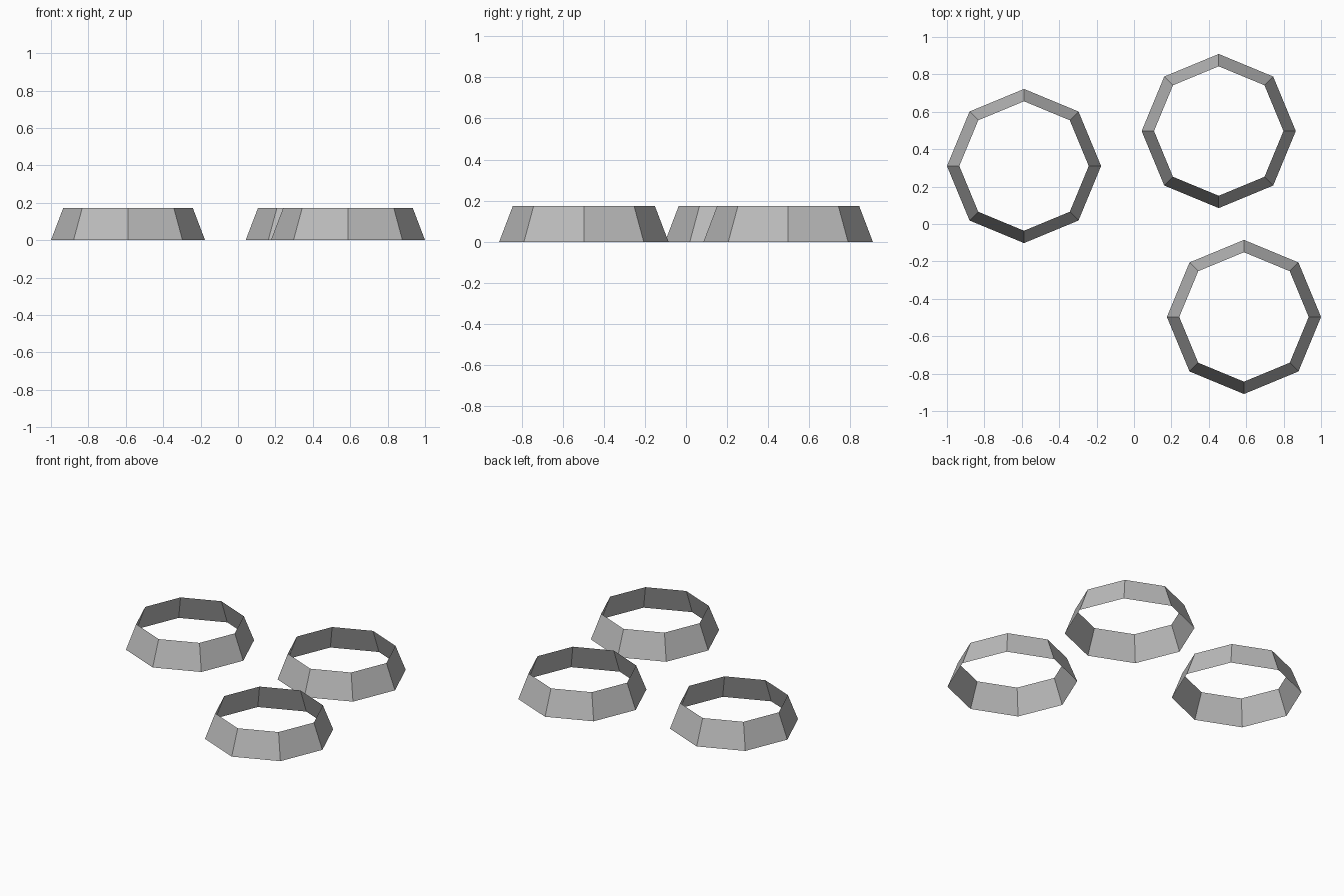
import bpy, bmesh, math

if "Cube" in bpy.data.objects:
    bpy.data.objects.remove(bpy.data.objects["Cube"])

SIDES, R_BOTTOM, R_TOP, HEIGHT = 8, 0.412, 0.346, 0.173

grey = bpy.data.materials.new("light_grey")
grey.diffuse_color = (0.5, 0.5, 0.5, 1)
grey.use_nodes = True
grey.node_tree.nodes["Principled BSDF"].inputs["Base Color"].default_value = grey.diffuse_color


def ring(name, x, y):
    """Open, tapered octagonal band standing on the ground."""
    bm = bmesh.new()
    bmesh.ops.create_cone(bm, cap_ends=False, segments=SIDES,
                          radius1=R_BOTTOM, radius2=R_TOP, depth=HEIGHT)
    bmesh.ops.recalc_face_normals(bm, faces=bm.faces)
    # make sure the band faces outward
    for f in bm.faces:
        c = f.calc_center_median()
        if f.normal.x * c.x + f.normal.y * c.y < 0:
            f.normal_flip()
    mesh = bpy.data.meshes.new(name)
    bm.to_mesh(mesh)
    bm.free()
    mesh.materials.append(grey)
    obj = bpy.data.objects.new(name, mesh)
    obj.location = (x, y, HEIGHT / 2)
    bpy.context.collection.objects.link(obj)


# three separate rings
ring("left_ring", -0.588, 0.31)
ring("back_right_ring", 0.453, 0.497)
ring("front_right_ring", 0.588, -0.497)
